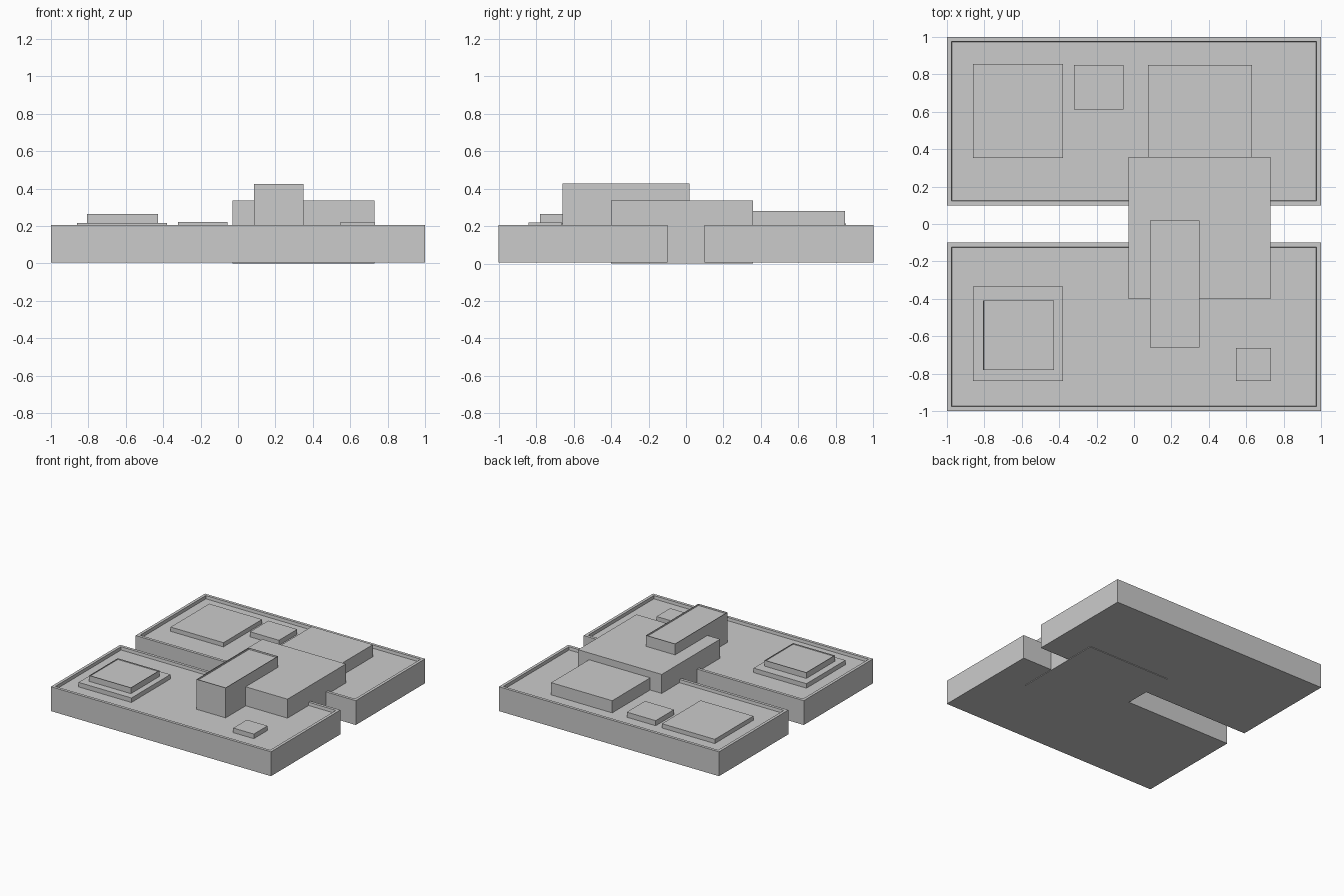
import bpy, bmesh

if "Cube" in bpy.data.objects:
    bpy.data.objects.remove(bpy.data.objects["Cube"])

grey = bpy.data.materials.new("plain grey")
grey.diffuse_color = (0.6, 0.6, 0.6, 1)
grey.use_nodes = True
grey.node_tree.nodes["Principled BSDF"].inputs["Base Color"].default_value = grey.diffuse_color


def block(name, x0, x1, y0, y1, z0, z1, rim=0.0, depth=0.0, slope=0.0):
    """Box from its limits; a rim width makes a sunken top."""
    bm = bmesh.new()
    bmesh.ops.create_cube(bm, size=1)
    for v in bm.verts:
        v.co = (x1 if v.co.x > 0 else x0,
                y1 if v.co.y > 0 else y0,
                z1 if v.co.z > 0 else z0)
    if rim:
        bm.normal_update()
        top = max(bm.faces, key=lambda f: f.calc_center_median().z)
        bmesh.ops.inset_region(bm, faces=[top], thickness=rim)
        bmesh.ops.inset_region(bm, faces=[top], thickness=slope, depth=-depth)
    me = bpy.data.meshes.new(name)
    bm.to_mesh(me)
    bm.free()
    me.materials.append(grey)
    ob = bpy.data.objects.new(name, me)
    bpy.context.collection.objects.link(ob)
    return ob


FLOOR = 0.18   # level of the sunken roof deck
BASE = FLOOR - 0.01

# Two long slabs with raised rims
block("front_slab", -1, 1, -1, -0.1, 0.005, 0.205, 0.034, 0.205 - FLOOR, 0.004)
block("back_slab", -1, 1, 0.1, 1, 0.005, 0.205, 0.034, 0.205 - FLOOR, 0.004)

# Linking hall and the tower that crosses it
block("link_hall", -0.03, 0.73, -0.40, 0.358, 0, 0.336)
block("roof_tower", 0.085, 0.35, -0.66, 0.02, BASE, 0.426, 0.004, 0.012, 0.001)

# Rooftop blocks on the back slab
block("back_wide_pad", -0.86, -0.38, 0.354, 0.855, BASE, 0.215)
block("back_small_pad", -0.32, -0.057, 0.613, 0.85, BASE, 0.222)
block("back_large_block", 0.075, 0.63, 0.34, 0.85, BASE, 0.28)

# Rooftop blocks on the front slab
block("front_wide_pad", -0.86, -0.38, -0.84, -0.335, BASE, 0.217)
block("front_upper_pad", -0.806, -0.427, -0.78, -0.41, BASE, 0.265, 0.003, 0.008, 0.001)
block("front_small_pad", 0.545, 0.732, -0.84, -0.663, BASE, 0.218)
